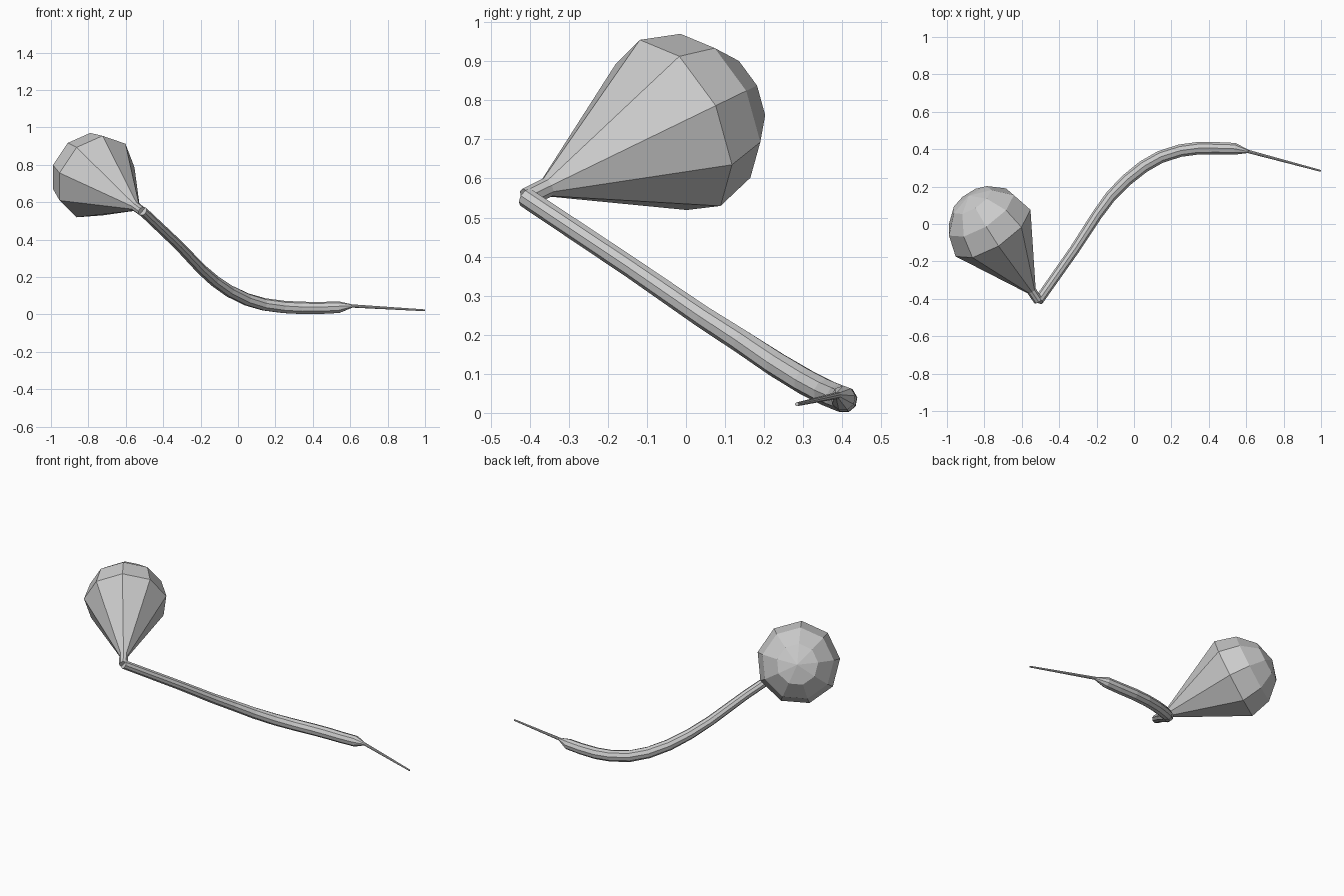
import bpy, bmesh, math
from mathutils import Vector

if "Cube" in bpy.data.objects:
    bpy.data.objects.remove(bpy.data.objects["Cube"])

SIDES = 9


def sweep(name, rings, ref, phase):
    """Skin 9-sided rings (centre, axis, radius); radius 0 gives a pole."""
    bm = bmesh.new()
    loops = []
    for centre, axis, radius in rings:
        axis = axis.normalized()
        u = ref.cross(axis).normalized()
        w = axis.cross(u)
        if radius == 0:
            loops.append([bm.verts.new(centre)])
            continue
        angles = [phase + math.tau * k / SIDES for k in range(SIDES)]
        loops.append([bm.verts.new(centre + radius * (math.cos(a) * u + math.sin(a) * w))
                      for a in angles])
    for a, b in zip(loops, loops[1:]):
        for k in range(SIDES):
            j = (k + 1) % SIDES
            if len(b) == 1:
                bm.faces.new((a[k], a[j], b[0]))
            else:
                bm.faces.new((a[k], a[j], b[j], b[k]))
    for end in (loops[0], loops[-1]):
        if len(end) > 1:
            bm.faces.new(end)
    bmesh.ops.recalc_face_normals(bm, faces=bm.faces)
    mesh = bpy.data.meshes.new(name)
    bm.to_mesh(mesh)
    bm.free()
    obj = bpy.data.objects.new(name, mesh)
    bpy.context.collection.objects.link(obj)
    return obj


# Teardrop bulb: short neck, cone, then a hemisphere
axis = Vector((-0.51, 0.774, 0.376)).normalized()
centre = Vector((-0.76, -0.034, 0.733))
R = 0.24
profile = [(-0.485, 0.025), (-0.415, 0.026)]
profile += [(R * math.sin(math.radians(t)), R * math.cos(math.radians(t))) for t in (0, 30, 60)]
profile.append((R, 0))
sweep("bulb", [(centre + axis * d, axis, r) for d, r in profile],
      Vector((1, 0, 0)), math.radians(10))

# Curved stem: x, y, z, radius
path = [
    (-0.51, -0.41, 0.552, 0.026), (-0.32, -0.14, 0.372, 0.027),
    (-0.20, 0.045, 0.245, 0.029), (-0.128, 0.144, 0.182, 0.031),
    (-0.045, 0.23, 0.125, 0.033), (0.048, 0.305, 0.08, 0.034),
    (0.14, 0.358, 0.053, 0.034), (0.246, 0.392, 0.039, 0.034),
    (0.342, 0.405, 0.034, 0.034), (0.45, 0.405, 0.034, 0.033),
    (0.54, 0.402, 0.038, 0.032), (0.61, 0.388, 0.045, 0.009),
]
pts = [Vector(p[:3]) for p in path]
last = len(pts) - 1
sweep("stem", [(pts[i], pts[min(i + 1, last)] - pts[max(i - 1, 0)], path[i][3])
               for i in range(last + 1)], Vector((0, 0, 1)), math.radians(10))

# Thin tapered rod at the stem's end
start, end = pts[-1], Vector((0.999, 0.284, 0.022))
sweep("rod", [(start, end - start, 0.009), (end, end - start, 0.005)],
      Vector((0, 0, 1)), math.radians(10))
